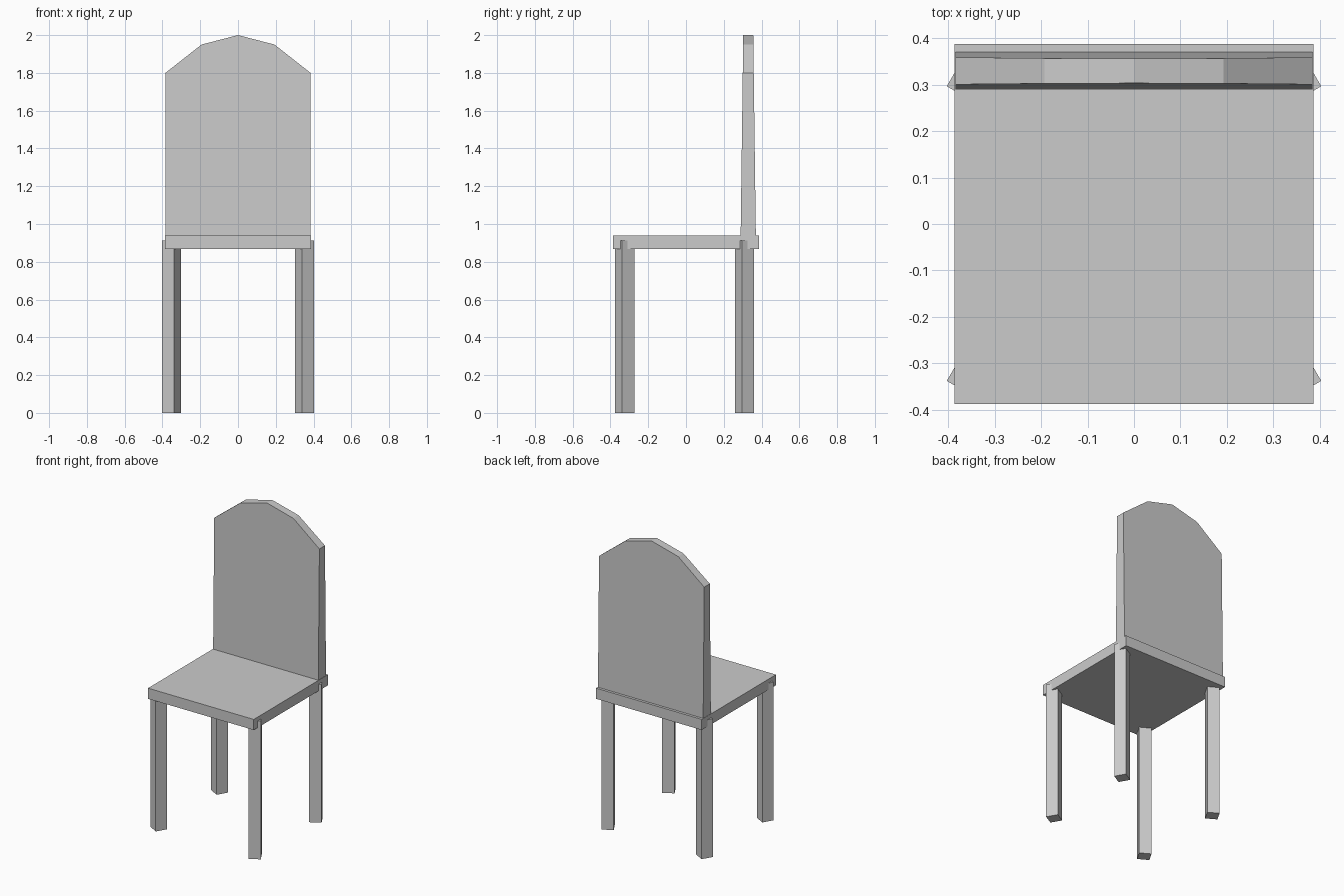
import bpy, math

if "Cube" in bpy.data.objects:
    bpy.data.objects.remove(bpy.data.objects["Cube"])


def add_mesh(name, verts, faces):
    mesh = bpy.data.meshes.new(name)
    mesh.from_pydata(verts, [], faces)
    obj = bpy.data.objects.new(name, mesh)
    bpy.context.collection.objects.link(obj)
    return obj


def add_box(name, size, location, turn=0.0):
    bpy.ops.mesh.primitive_cube_add(size=1, location=location)
    obj = bpy.context.object
    obj.name = name
    obj.scale = size
    obj.rotation_euler.z = turn
    return obj


# Seat slab
add_box("seat", (0.772, 0.774, 0.07), (0, 0, 0.903))

# Square legs, turned 30 degrees and mirrored left to right
LEG = 0.0745
LEG_TOP = 0.912
for row, y in (("front", -0.324), ("back", 0.31)):
    for side, s in (("left", -1), ("right", 1)):
        add_box(f"{row}_{side}_leg", (LEG, LEG, LEG_TOP),
                (s * 0.352, y, LEG_TOP / 2), s * math.radians(30))

# Backrest: arched outline, thinner towards the top
BASE_Z, TOP_Z = 0.92, 2.0
outline = [(-0.384, BASE_Z), (0.384, BASE_Z), (0.384, 1.8), (0.193, 1.95),
           (0, TOP_Z), (-0.193, 1.95), (-0.384, 1.8)]


def blend(low, high, z):
    return low + (high - low) * (z - BASE_Z) / (TOP_Z - BASE_Z)


front = [(x, blend(0.289, 0.303, z), z) for x, z in outline]
rear = [(x, blend(0.37, 0.356, z), z) for x, z in outline]
n = len(outline)
faces = [tuple(range(n)), tuple(reversed(range(n, 2 * n)))]
faces += [(i, i + n, (i + 1) % n + n, (i + 1) % n) for i in range(n)]
add_mesh("backrest", front + rear, faces)
